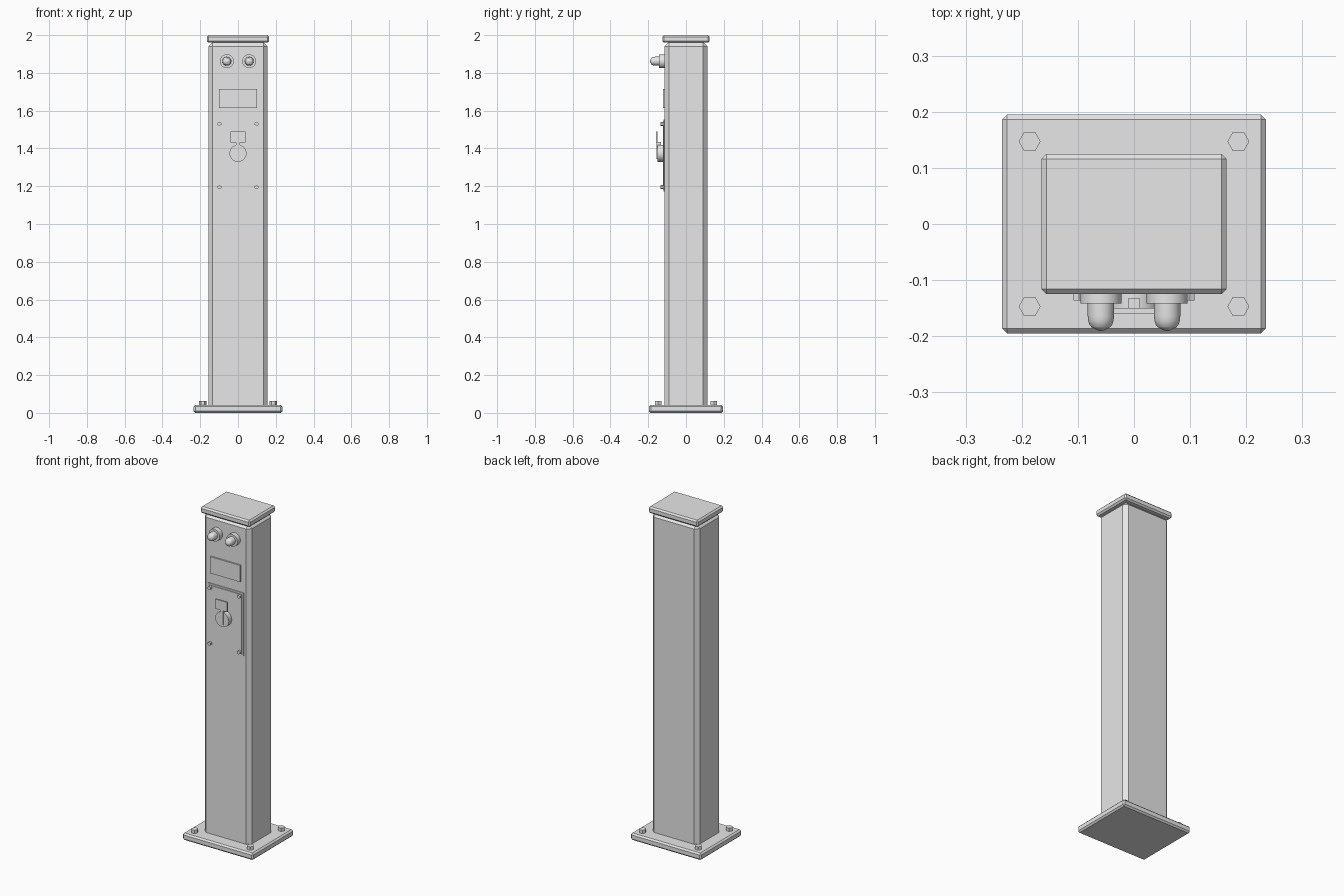
import bpy
import math
from mathutils import Matrix

cube = bpy.data.objects.get("Cube")
if cube:
    bpy.data.objects.remove(cube, do_unlink=True)

grey = bpy.data.materials.new("light grey")
grey.use_nodes = True
grey.diffuse_color = (0.8, 0.8, 0.8, 1)
grey.node_tree.nodes["Principled BSDF"].inputs["Base Color"].default_value = grey.diffuse_color


def finish(obj, name, bevel=0):
    obj.name = name
    obj.data.materials.append(grey)
    if bevel:
        mod = obj.modifiers.new("chamfer", "BEVEL")
        mod.width = bevel
        mod.segments = 1
        mod.limit_method = "ANGLE"
    return obj


def box(name, x, y, z, bevel=0):
    """Box from (min, max) ranges on each axis."""
    bpy.ops.mesh.primitive_cube_add(size=1)
    obj = bpy.context.object
    size = [r[1] - r[0] for r in (x, y, z)]
    mid = [(r[0] + r[1]) / 2 for r in (x, y, z)]
    obj.data.transform(Matrix.Translation(mid) @ Matrix.Diagonal(size + [1]))
    return finish(obj, name, bevel)


def prism(name, sides, radius, depth, loc, rot=(0, 0, 0), bevel=0):
    bpy.ops.mesh.primitive_cylinder_add(vertices=sides, radius=radius, depth=depth,
                                        location=loc, rotation=rot)
    return finish(bpy.context.object, name, bevel)


def lathe(name, profile, loc, steps=32):
    """Turn (radius, distance forward) points around the front-facing axis."""
    verts, faces = [], []
    for r, d in profile:
        for i in range(steps):
            a = math.tau * i / steps
            verts.append((r * math.cos(a), -d, r * math.sin(a)))
    for k in range(len(profile) - 1):
        for i in range(steps):
            j = (i + 1) % steps
            faces.append((k * steps + i, k * steps + j,
                          (k + 1) * steps + j, (k + 1) * steps + i))
    faces.append(tuple(reversed(range(steps))))
    faces.append(tuple(range(len(verts) - steps, len(verts))))
    mesh = bpy.data.meshes.new(name)
    mesh.from_pydata(verts, [], faces)
    obj = bpy.data.objects.new(name, mesh)
    bpy.context.collection.objects.link(obj)
    obj.location = loc
    return smooth(finish(obj, name))


def smooth(obj):
    bpy.ops.object.select_all(action="DESELECT")
    obj.select_set(True)
    bpy.context.view_layer.objects.active = obj
    bpy.ops.object.shade_smooth_by_angle(angle=math.radians(30))
    return obj


FORWARD = (math.pi / 2, 0, 0)

# Main body: foot plate, column and lid
box("base_plate", (-0.235, 0.235), (-0.195, 0.195), (0, 0.042), 0.009)
box("column", (-0.157, 0.157), (-0.114, 0.114), (0.01, 1.963), 0.023)
box("top_cap", (-0.165, 0.165), (-0.125, 0.125), (1.96, 2), 0.009)

# Hex bolts on the foot plate
for x in (-0.186, 0.186):
    for y in (-0.147, 0.147):
        bolt = prism("base_bolt", 6, 0.0196, 0.03, (x, y, 0.047))
        bolt.rotation_euler.z = math.pi / 6

# Pair of indicator lamps: collar and domed lens
dome = [(0.0235, 0), (0.0235, 0.05)]
dome += [(0.0235 - 0.0115 * (1 - math.cos(t)), 0.05 + 0.022 * math.sin(t))
         for t in (math.pi / 8, math.pi / 4, math.pi * 3 / 8, math.pi / 2)]
dome += [(0.006, 0.0755), (0.001, 0.0765)]
for x in (-0.059, 0.059):
    lathe("lamp_collar", [(0.0366, 0), (0.0366, 0.028)], (x, -0.114, 1.862))
    lathe("lamp_dome", dome, (x, -0.114, 1.862))

# Label plate and access door
box("label_plate", (-0.1, 0.1), (-0.123, -0.11), (1.615, 1.715))
box("door_frame", (-0.12, 0.12), (-0.119, -0.11), (1.172, 1.552))
box("door_panel", (-0.11, 0.11), (-0.123, -0.11), (1.182, 1.542))
for x in (-0.098, 0.098):
    for z in (1.195, 1.53):
        prism("door_screw", 6, 0.011, 0.022, (x, -0.125, z), FORWARD)

# Round lock with key
smooth(prism("lock_barrel", 32, 0.045, 0.032, (0, -0.136, 1.374), FORWARD))
box("key_stem", (-0.011, 0.011), (-0.157, -0.133), (1.345, 1.435))
box("key_bow", (-0.04, 0.04), (-0.16, -0.15), (1.432, 1.49))
